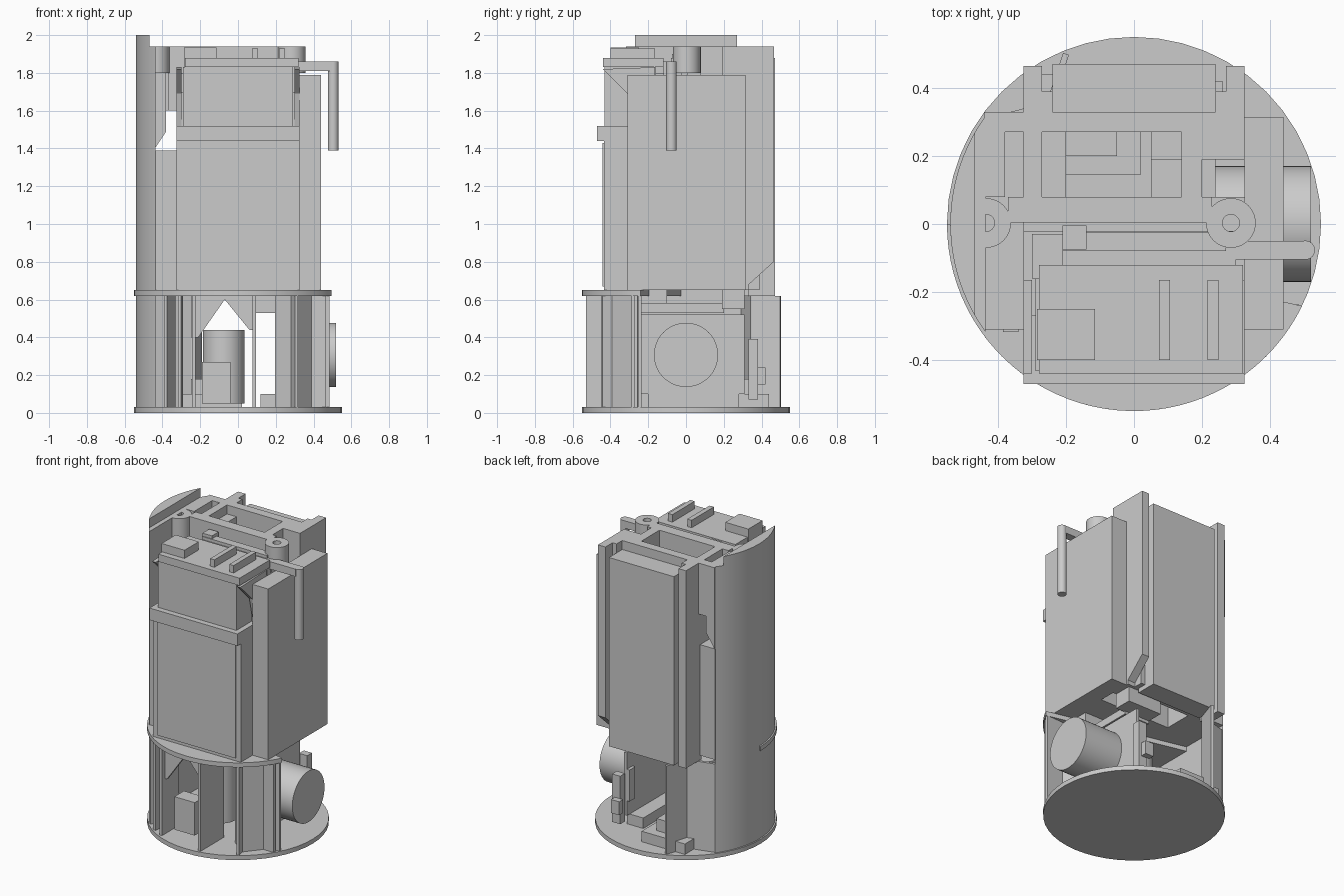
import bpy, bmesh, math
from mathutils import Vector

if "Cube" in bpy.data.objects:
    bpy.data.objects.remove(bpy.data.objects["Cube"])

GREY = (.6, .6, .6, 1)
grey = bpy.data.materials.new("plain grey")
grey.use_nodes = True
grey.diffuse_color = GREY
grey.node_tree.nodes["Principled BSDF"].inputs["Base Color"].default_value = GREY

# Shared levels and widths
RADIUS, FLOOR, UNDER, DECK, TOP = .545, .03, .62, .65, 1.94
HALF, SIDE, FRONT, REAR = .325, .44, -.44, .465


def prism(name, points, low, high, axis="z"):
    """Extrude a flat outline along one axis."""
    place = {"z": lambda a, b, c: (a, b, c),
             "x": lambda a, b, c: (c, a, b),
             "y": lambda a, b, c: (a, c, b)}[axis]
    bm = bmesh.new()
    base = bm.faces.new([bm.verts.new(place(a, b, low)) for a, b in points])
    grown = bmesh.ops.extrude_face_region(bm, geom=[base])["geom"]
    moved = [v for v in grown if isinstance(v, bmesh.types.BMVert)]
    bmesh.ops.translate(bm, verts=moved, vec=Vector(place(0, 0, high - low)))
    bmesh.ops.recalc_face_normals(bm, faces=bm.faces)
    mesh = bpy.data.meshes.new(name)
    bm.to_mesh(mesh)
    bm.free()
    mesh.materials.append(grey)
    obj = bpy.data.objects.new(name, mesh)
    bpy.context.collection.objects.link(obj)
    return obj


def box(name, left, right, front, back, low, high):
    outline = [(left, front), (right, front), (right, back), (left, back)]
    return prism(name, outline, low, high)


def arc(radius, start, end, steps=40, centre=(0, 0)):
    turns = [math.radians(start + (end - start) * i / steps) for i in range(steps + 1)]
    return [(centre[0] + radius * math.cos(t), centre[1] + radius * math.sin(t)) for t in turns]


def smooth(obj):
    bpy.ops.object.select_all(action="DESELECT")
    obj.select_set(True)
    bpy.context.view_layer.objects.active = obj
    bpy.ops.object.shade_smooth_by_angle()


def rod(name, centre, radius, low, high, axis="z"):
    smooth(prism(name, arc(radius, 0, 360, 48, centre)[:-1], low, high, axis))


def half_ring(name, centre, outer, inner, start, low, high):
    """Half of a tube, so that two make a ring with a hole."""
    outline = arc(outer, start, start + 180, 24, centre) + arc(inner, start + 180, start, 24, centre)
    smooth(prism(name, outline, low, high))


def plate(name, start, end, thick=.018):
    """Upright plate between two plan points in the lower bay."""
    a, b = Vector(start), Vector(end)
    side = (b - a).orthogonal().normalized() * thick / 2
    return prism(name, [a + side, b + side, b - side, a - side], FLOOR, UNDER)


# Base disc, front deck and the curved outer shell
rod("base_disc", (0, 0), RADIUS + .005, 0, FLOOR)
smooth(prism("front_deck", arc(RADIUS + .005, -180, -26), UNDER, DECK))
smooth(prism("outer_shell", arc(RADIUS - .005, 144, 216), FLOOR, TOP))
smooth(prism("shell_crest", arc(RADIUS - .005, 150, 210), TOP, 2))

# Fins and wall panels of the lower bay
plate("right_arch_fin", (.085, -.53), (.085, -.28))
plate("left_arch_fin", (-.235, -.48), (-.235, -.3))
plate("right_fin", (.31, -.445), (.29, -.37))
plate("right_panel", (.3, -.385), (.385, -.28))
plate("right_wall", (.2, -.3), (.3, -.37))
plate("end_fin", (.465, -.28), (.385, -.28))
plate("end_wall", (.485, -.245), (.36, -.25))
plate("left_fin", (-.31, -.44), (-.3, -.34))
plate("left_panel", (-.385, -.38), (-.34, -.3))

# Arched opening at the front
prism("arch_left", [(-.25, .4), (-.21, .4), (-.07, .6), (-.07, DECK), (-.25, DECK)], -.45, -.43, "y")
prism("arch_right", [(.09, .44), (.06, .44), (-.07, .6), (-.07, DECK), (.09, DECK)], -.45, -.43, "y")

# Drive parts inside the lower bay
rod("upright_motor", (-.075, -.08), .11, .05, .44)
box("motor_controller", -.19, -.04, -.4, -.3, .05, .27)
rod("side_motor", (0, .307), .17, .24, .52, "x")
box("motor_mount", .22, .24, -.24, .31, .1, .52)
box("mount_foot", .12, .24, -.2, .28, FLOOR, .1)
box("mount_bridge", .05, .24, -.24, .2, .53, .58)
box("bridge_rest", .05, .3, -.24, -.1, .58, DECK)
box("rear_rest", .05, .3, .19, .31, .55, DECK)
box("rear_tray", -.3, .02, .145, .44, FLOOR, .1)
box("rear_block", -.25, -.05, .2, .38, .1, .18)
box("rear_bracket", .2, .24, .25, .31, .2, .41)
box("rear_post", .22, .28, .33, .38, .07, .39)
box("rear_latch", .2, .26, .38, .42, .15, .24)
plate("rear_wall", (-.2, .5), (-.25, .35))
plate("rear_corner_wall", (-.25, .35), (-.44, .3))

# Core and side battery cases
box("core", -HALF, HALF, -.27, -.02, DECK, 1.7)
box("right_case", HALF, SIDE, -.31, .315, DECK, 1.79)
box("left_case", -SIDE, -HALF, -.31, .315, DECK, 1.39)
box("left_case_ridge", -.385, -.34, -.317, -.31, .87, 1.18)

# Front case with raised face, band and upper box
box("front_case", -HALF, HALF, FRONT + .005, -.27, DECK, 1.44)
box("front_case_face", -.29, .29, FRONT - .002, FRONT + .005, .67, 1.43)
box("front_band", -HALF, HALF, -.47, -.27, 1.44, 1.52)
box("upper_box", -.29, .29, FRONT + .008, -.16, 1.52, 1.83)
cheek = [(-.27, 1.52), (-.31, 1.69), (FRONT, 1.82), (-.165, 1.83), (-.165, 1.52)]
for x in (-HALF, .3):
    prism("upper_cheek", cheek, x, x + .025, "x")

# Top plate with its blocks and ribs
box("top_plate", -.28, .32, FRONT, -.12, 1.83, 1.88)
box("top_block", -.285, -.115, -.4, -.25, 1.82, 1.935)
for x in (.09, .232):
    box("top_rib", x - .016, x + .016, -.4, -.165, 1.88, 1.93)
box("circuit_board", -.21, .3, -.12, -.08, 1.6, 1.86)
box("board_cover", -.21, .27, -.08, -.025, 1.6, 1.88)
box("board_plug", -.21, -.14, -.075, -.005, 1.86, 1.9)
box("board_socket", -.3, -.21, -.16, -.03, 1.6, 1.8)

# Upper frame around an open shaft, with a side slot
box("frame_front_wall", -.37, .23, .005, .08, 1.6, TOP)
box("core_back_wall", -HALF, HALF, -.02, .08, DECK, 1.6)
box("frame_back_wall", -HALF, HALF, .27, .33, DECK, TOP)
box("frame_left_wall", -HALF, -.27, .08, .27, DECK, TOP)
box("frame_right_wall", .14, .2, .08, .27, DECK, TOP)
box("frame_slot_wall", .2, HALF, .19, .27, DECK, TOP)
box("frame_rail", -.27, -.2, .08, .27, DECK, 1.88)

# Lugs with screw holes
for x in (-.435, .285):
    for start in (0, 180):
        half_ring("screw_lug", (x, .003), .073, .025, start, 1.8, TOP)

# Bracket joining the frame to the shell
prism("shell_bracket", [(-SIDE, 1.4), (-.38, 1.49), (-.38, TOP), (-SIDE, TOP)], .08, .33, "y")
box("bracket_cap", -.38, -HALF, .27, .33, 1.6, TOP)

# Rear case with corner flanges, the right one cut off at a slope
box("rear_case", -.24, .24, .33, REAR + .005, UNDER, 1.88)
slope = [(.3, DECK), (REAR, .8), (REAR, TOP), (.3, TOP)]
prism("right_flange", slope, .27, HALF, "x")
box("left_flange", -HALF, -.27, .3, REAR, UNDER, TOP)
for x in (-.27, .24):
    box("flange_web", x, x + .03, .33, .39, DECK, TOP)

# Side arm with a hanging grip
box("arm_bar", .27, .5, -.105, -.05, 1.81, 1.86)
rod("arm_grip", (.504, -.077), .028, 1.39, 1.86)
